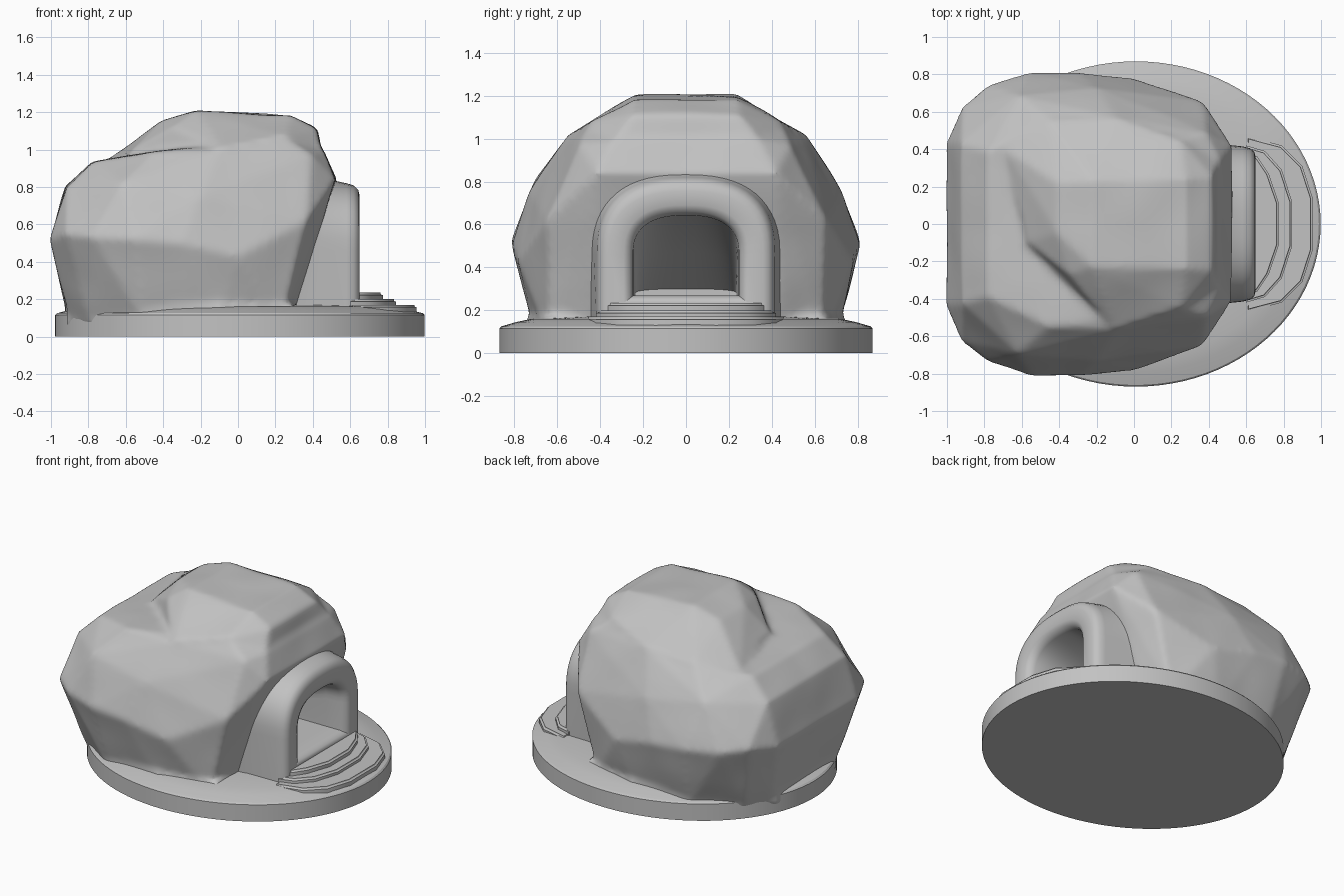
import bpy, bmesh, math
from mathutils import noise

cube = bpy.data.objects.get("Cube")
if cube:
    bpy.data.objects.remove(cube, do_unlink=True)

stone = bpy.data.materials.new("grey_stone")
stone.use_nodes = True
grey = (0.54, 0.54, 0.54, 1)
stone.diffuse_color = grey
stone.node_tree.nodes["Principled BSDF"].inputs["Base Color"].default_value = grey


def shade(obj, angle):
    bpy.ops.object.select_all(action="DESELECT")
    obj.select_set(True)
    bpy.context.view_layer.objects.active = obj
    bpy.ops.object.shade_smooth_by_angle(angle=math.radians(angle))


def finish(name, bm, angle=30):
    bmesh.ops.recalc_face_normals(bm, faces=bm.faces)
    mesh = bpy.data.meshes.new(name)
    bm.to_mesh(mesh)
    bm.free()
    mesh.materials.append(stone)
    obj = bpy.data.objects.new(name, mesh)
    bpy.context.collection.objects.link(obj)
    shade(obj, angle)
    return obj


def apply_modifier(obj, kind, **settings):
    mod = obj.modifiers.new(kind.lower(), kind)
    for key, value in settings.items():
        setattr(mod, key, value)
    bpy.context.view_layer.objects.active = obj
    bpy.ops.object.modifier_apply(modifier=mod.name)


def loft(rings, cap_start=True):
    """Skin a list of equal closed rings and cap the ends."""
    bm = bmesh.new()
    loops = [[bm.verts.new(p) for p in ring] for ring in rings]
    for a, b in zip(loops, loops[1:]):
        for i in range(len(a)):
            j = (i + 1) % len(a)
            bm.faces.new((a[i], a[j], b[j], b[i]))
    if cap_start:
        bm.faces.new(loops[0])
    bm.faces.new(loops[-1])
    return bm


def add_hull(bm, half, extra=()):
    """Convex block from half its corners plus any one-sided corners."""
    points = [(x, side * y, z) for x, y, z in half for side in (1, -1)]
    bmesh.ops.convex_hull(bm, input=[bm.verts.new(p) for p in points + list(extra)])


def arch_ring(x, half, low, spring, top, lean=0.0, n=28):
    """Door-shaped outline at x; lean pushes the upper part along x."""
    pts = [(half, low)]
    for i in range(n + 1):
        c, s = math.cos(math.pi * i / n), math.sin(math.pi * i / n)
        pts.append((math.copysign(abs(c) ** 0.8, c) * half,
                    spring + (top - spring) * abs(s) ** 0.8))
    pts.append((-half, low))
    return [(x + lean * (z - low), y, z) for y, z in pts]


def ellipse(r, z, n=96):
    return [(0.01 + r * math.cos(math.tau * i / n),
             0.88 * r * math.sin(math.tau * i / n), z) for i in range(n)]


# Round plinth with a sloping rim
finish("plinth", loft([ellipse(r, z) for r, z in
       ((.988, 0), (.988, .115), (.978, .125), (.9, .145), (.82, .16), (.6, .17))]))

# Doorstep tiers, each an outline mirrored across the entrance axis
tiers = {
    "lower_step": (.17, ((.955, .14), (.9, .31), (.79, .42), (.6, .47))),
    "middle_step": (.2, ((.845, .12), (.79, .29), (.7, .39), (.6, .42))),
    "upper_step": (.235, ((.775, .11), (.72, .27), (.66, .36), (.6, .38))),
}
for name, (top, half) in tiers.items():
    outline = list(half) + [(x, -y) for x, y in reversed(half)]
    bm = loft([[(x, y, z) for x, y in outline] for z in (.12, top)])
    rim = [e for e in bm.edges if all(v.co.z > .15 for v in e.verts)]
    bmesh.ops.bevel(bm, geom=rim, offset=.012, segments=3, affect="EDGES")
    finish(name, bm, 50)

# Boulder: a broad body, a crown stepped on one rear corner, and a flared foot
body = [
    (.28, .45, .08), (.23, .64, .08), (-.1, .70, .08), (-.5, .69, .08),
    (-.8, .5, .08), (-.9, .33, .08),
    (.37, .65, .62), (0, .78, .43), (-.3, .815, .5), (-.55, .815, .52),
    (-.78, .74, .53), (-.92, .63, .55), (-1.008, .43, .52),
    (.525, .42, .84), (.46, .34, .99), (.39, .49, .97), (.25, .45, 1.06),
    (-.1, .57, 1.0), (-.45, .55, .99), (-.78, .39, .935), (-.92, .43, .8),
    (-.2, .73, .75), (-.62, .69, .82),
]
crown = [
    (-.22, .23, 1.21), (.28, .24, 1.18), (.42, .25, 1.11), (.45, .34, .99),
    (.25, .45, 1.075), (-.1, .57, 1.01), (-.4, .3, .7), (.3, .4, .7),
]
crown_rear = [(-.41, .22, 1.155), (-.6, .1, .995), (-.7, .4, .95), (-.45, .55, .995),
              (-.57, -.1, 1.0), (-.41, -.05, 1.155), (-.35, -.27, 1.12)]
foot = [(x, y, z) for x, y in ((.3, .66), (-.1, .74), (-.5, .71), (-.78, .52), (-.92, .32))
        for z in (.06, .165)]
bm = bmesh.new()
add_hull(bm, body)
add_hull(bm, crown, crown_rear)
add_hull(bm, foot)
rock = finish("boulder", bm)
apply_modifier(rock, "REMESH", mode="VOXEL", voxel_size=.02)
apply_modifier(rock, "SMOOTH", factor=.5, iterations=5)

# Gentle weathering
shifts = [v.normal * .009 * noise.noise(v.co * 3.5) for v in rock.data.vertices]
for v, shift in zip(rock.data.vertices, shifts):
    v.co += shift

# Hollow the boulder behind the doorway
cutter = finish("hollow_cutter", loft([arch_ring(x, .26, .25, .47, .66) for x in (-.23, .8)]))
cutter.hide_render = True
apply_modifier(rock, "BOOLEAN", operation="DIFFERENCE", solver="EXACT", object=cutter)
bpy.data.objects.remove(cutter, do_unlink=True)
shade(rock, 35)

# Rounded door surround and the sloping lining of the hollow, in one skin
finish("door_surround", loft([
    arch_ring(.24, .45, .1, .46, .85, .32),
    arch_ring(.36, .43, .1, .46, .835, .2),
    arch_ring(.58, .415, .1, .46, .82),
    arch_ring(.62, .405, .1, .46, .808),
    arch_ring(.643, .385, .1, .46, .785),
    arch_ring(.65, .36, .1, .46, .755),
    arch_ring(.65, .29, .235, .46, .69),
    arch_ring(.635, .262, .255, .46, .66),
    arch_ring(.6, .247, .268, .46, .642),
    arch_ring(.5, .243, .27, .46, .638),
    arch_ring(.15, .24, .27, .38, .47),
    arch_ring(-.2, .235, .27, .28, .3),
], cap_start=False), 40)
